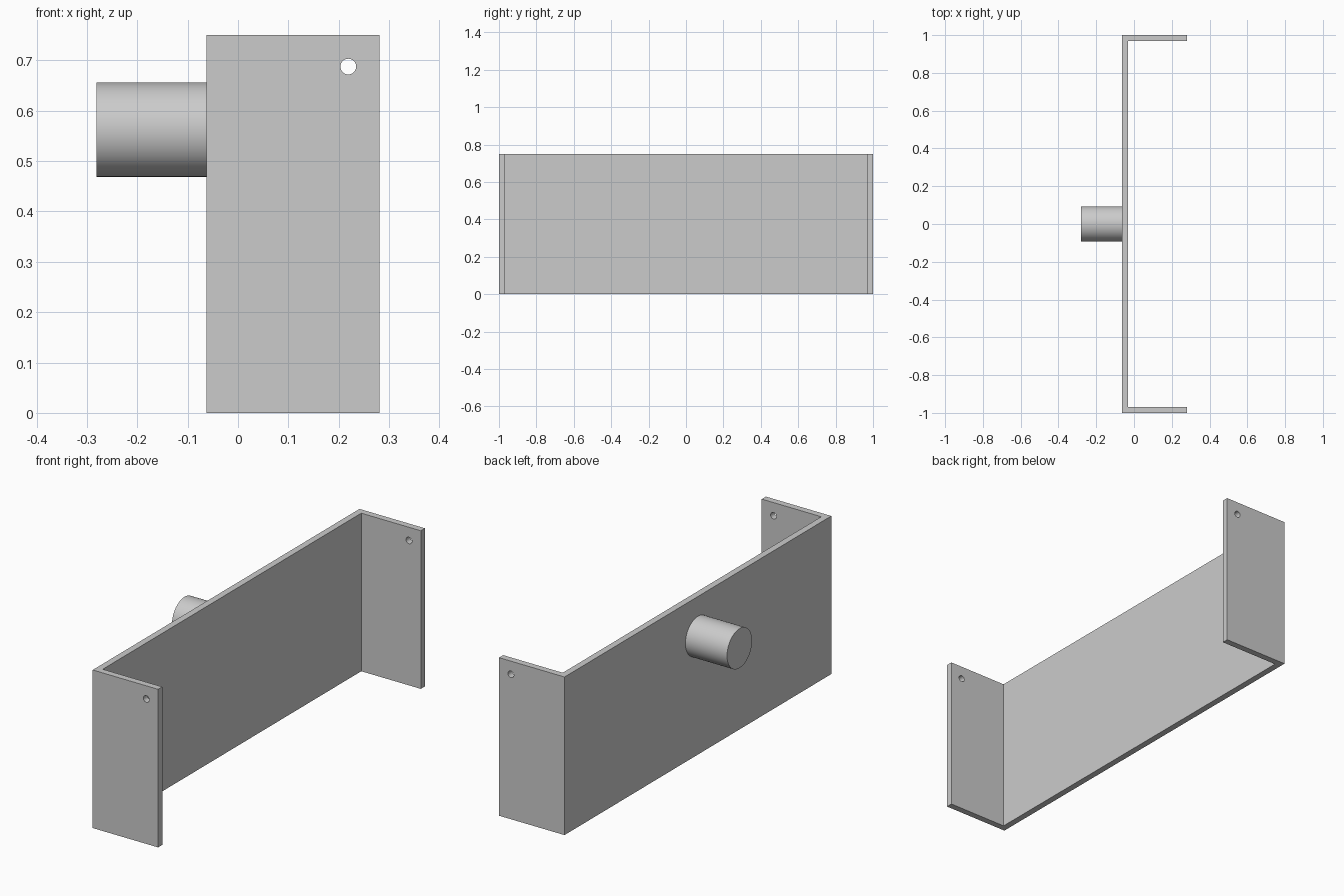
import bpy
import bmesh
import math

if "Cube" in bpy.data.objects:
    bpy.data.objects.remove(bpy.data.objects["Cube"], do_unlink=True)

HEIGHT = 0.75
HALF_LENGTH = 1.0
WALL = 0.031
BACK_X, FRONT_X = -0.0625, 0.281

# One plain grey for the whole part
grey = bpy.data.materials.new("plain_grey")
grey.use_nodes = True
colour = (0.6, 0.6, 0.6, 1.0)
grey.diffuse_color = colour
grey.node_tree.nodes["Principled BSDF"].inputs["Base Color"].default_value = colour


def extrude_profile(name, points, height):
    """Solid made by raising a flat outline along z."""
    bm = bmesh.new()
    face = bm.faces.new([bm.verts.new((x, y, 0)) for x, y in points])
    raised = bmesh.ops.extrude_face_region(bm, geom=[face])["geom"]
    verts = [v for v in raised if isinstance(v, bmesh.types.BMVert)]
    bmesh.ops.translate(bm, verts=verts, vec=(0, 0, height))
    bmesh.ops.recalc_face_normals(bm, faces=bm.faces)
    mesh = bpy.data.meshes.new(name)
    bm.to_mesh(mesh)
    bm.free()
    obj = bpy.data.objects.new(name, mesh)
    bpy.context.collection.objects.link(obj)
    return obj


def cylinder(name, radius, length, location, rotation, sides):
    bpy.ops.mesh.primitive_cylinder_add(
        vertices=sides, radius=radius, depth=length,
        location=location, rotation=rotation)
    obj = bpy.context.object
    obj.name = name
    return obj


def finish(obj):
    obj.data.materials.clear()
    obj.data.materials.append(grey)
    bpy.ops.object.select_all(action='DESELECT')
    obj.select_set(True)
    bpy.context.view_layer.objects.active = obj
    bpy.ops.object.shade_smooth_by_angle(angle=math.radians(30))


# U-shaped channel: long wall with a flange at each end
half = [(BACK_X, HALF_LENGTH), (FRONT_X, HALF_LENGTH),
        (FRONT_X, HALF_LENGTH - WALL), (BACK_X + WALL, HALF_LENGTH - WALL)]
outline = half + [(x, -y) for x, y in reversed(half)]
channel = extrude_profile("channel_bracket", outline, HEIGHT)

# Aligned screw holes through both flanges
cutter = cylinder("hole_cutter", 0.0156, 2.4, (0.219, 0, 0.6875),
                  (math.pi / 2, 0, 0), 32)
cutter.hide_render = True
cut = channel.modifiers.new("screw_holes", 'BOOLEAN')
cut.object = cutter
cut.solver = 'EXACT'
bpy.context.view_layer.objects.active = channel
bpy.ops.object.modifier_apply(modifier=cut.name)
bpy.data.objects.remove(cutter, do_unlink=True)
finish(channel)

# Round peg on the outside of the long wall
peg_end = -0.281
peg = cylinder("round_peg", 0.0937, BACK_X - peg_end,
               ((BACK_X + peg_end) / 2, 0, 0.5625),
               (0, math.pi / 2, 0), 64)
finish(peg)
